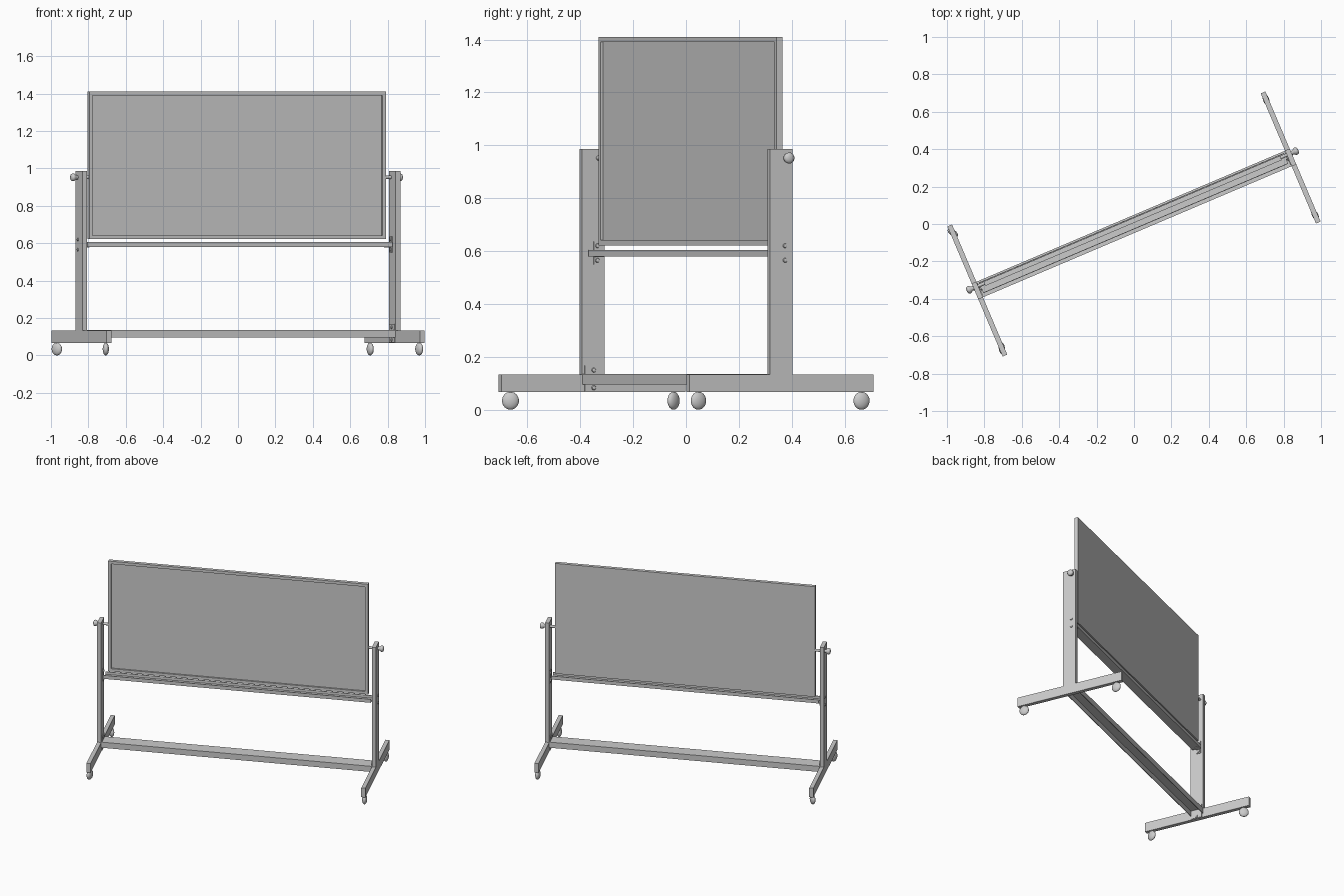
import bpy, bmesh, math
from mathutils import Matrix, Vector

if "Cube" in bpy.data.objects:
    bpy.data.objects.remove(bpy.data.objects["Cube"])

TURN = math.radians(23)          # whole stand is turned about z
POST_U, POST_T = 0.910, 0.027    # post centre and thickness along the board
INNER = POST_U - POST_T / 2
OUTER = POST_U + POST_T / 2


def finish(name, bm, smooth=False):
    bmesh.ops.recalc_face_normals(bm, faces=bm.faces)
    me = bpy.data.meshes.new(name)
    bm.to_mesh(me)
    bm.free()
    ob = bpy.data.objects.new(name, me)
    bpy.context.collection.objects.link(ob)
    ob.rotation_euler.z = TURN
    if smooth:
        bpy.context.view_layer.objects.active = ob
        bpy.ops.object.select_all(action='DESELECT')
        ob.select_set(True)
        bpy.ops.object.shade_smooth_by_angle(angle=math.radians(40))
    return ob


def box(name, u, v, z):
    """Box from (min, max) pairs."""
    bm = bmesh.new()
    lo, hi = [Vector(c) for c in zip(sorted(u), sorted(v), sorted(z))]
    m = Matrix.Translation((lo + hi) / 2) @ Matrix.Diagonal((*(hi - lo), 1))
    bmesh.ops.create_cube(bm, size=1, matrix=m)
    return finish(name, bm)


def extrude_u(name, profile, half):
    """Closed (v, z) profile swept along the board direction."""
    bm = bmesh.new()
    face = bm.faces.new([bm.verts.new((-half, v, z)) for v, z in profile])
    res = bmesh.ops.extrude_face_region(bm, geom=[face], use_keep_orig=True)
    moved = [g for g in res['geom'] if isinstance(g, bmesh.types.BMVert)]
    bmesh.ops.translate(bm, verts=moved, vec=(2 * half, 0, 0))
    return finish(name, bm)


def lathe_u(name, profile, side, v, z, steps=24):
    """(u, radius) profile spun about an axis along the board direction."""
    bm = bmesh.new()
    vs = [bm.verts.new((side * u, v, z + r)) for u, r in profile]
    es = [bm.edges.new(p) for p in zip(vs, vs[1:])]
    bmesh.ops.spin(bm, geom=vs + es, cent=(0, v, z), axis=(1, 0, 0),
                   angle=math.tau, steps=steps)
    bmesh.ops.remove_doubles(bm, verts=bm.verts, dist=1e-5)
    return finish(name, bm, True)


def caster(name, u, v, swivel):
    """Rounded wheel and its stem."""
    bm = bmesh.new()
    m = (Matrix.Translation((u, v, 0.034)) @ Matrix.Rotation(math.radians(swivel), 4, 'Z')
         @ Matrix.Rotation(math.pi / 2, 4, 'Y') @ Matrix.Diagonal((0.034, 0.032, 0.0165, 1)))
    bmesh.ops.create_uvsphere(bm, u_segments=32, v_segments=16, radius=1, matrix=m)
    bmesh.ops.create_cone(bm, cap_ends=True, segments=12, radius1=0.007, radius2=0.007,
                          depth=0.03, matrix=Matrix.Translation((u, v, 0.065)))
    return finish(name, bm, True)


# Writing board: frame with a recessed front panel and flat back
bm = bmesh.new()
bmesh.ops.create_cube(bm, size=1, matrix=Matrix.Translation((0, 0.0185, 1.016))
                      @ Matrix.Diagonal((1.722, 0.025, 0.788, 1)))
bm.normal_update()
front = [f for f in bm.faces if f.normal.y < -0.9]
bmesh.ops.inset_region(bm, faces=front, thickness=0.028)
res = bmesh.ops.extrude_face_region(bm, geom=front)
bmesh.ops.delete(bm, geom=front, context='FACES_ONLY')
bmesh.ops.translate(bm, verts=[g for g in res['geom'] if isinstance(g, bmesh.types.BMVert)],
                    vec=(0, 0.011, 0))
finish("board", bm)

# Pen tray (shallow trough) and lower cross rail (inverted channel)
extrude_u("pen_tray", [(-0.026, 0.605), (-0.026, 0.58), (0.036, 0.58), (0.036, 0.605),
                       (0.032, 0.605), (0.032, 0.586), (-0.022, 0.586), (-0.022, 0.605)], 0.885)
extrude_u("cross_rail", [(-0.045, 0.095), (-0.045, 0.135), (0.045, 0.135), (0.045, 0.095),
                         (0.041, 0.095), (0.041, 0.131), (-0.041, 0.131), (-0.041, 0.095)], INNER)

swivels = {(1, -1): 6, (1, 1): -3, (-1, -1): -18, (-1, 1): 31}
for s, side in ((1, "right"), (-1, "left")):
    span = (s * INNER, s * OUTER)
    # Post and foot
    box(side + "_post", span, (-0.046, 0.046), (0.13, 0.987))
    box(side + "_foot", span, (-0.378, 0.378), (0.067, 0.133))
    # Brackets for the rail and the tray
    box(side + "_rail_bracket", (s * INNER, s * (INNER - 0.004)), (-0.036, 0.036), (0.07, 0.168))
    box(side + "_tray_bracket", (s * INNER, s * (INNER - 0.004)), (0.0, 0.03), (0.55, 0.637))
    box(side + "_tray_bracket_flange", (s * INNER, s * (INNER - 0.035)), (0.0, 0.03), (0.577, 0.581))
    # Screws
    for i, z in enumerate((0.565, 0.62)):
        lathe_u(f"{side}_tray_screw_{i}",
                [(INNER - 0.010, 0), (INNER - 0.008, 0.007), (INNER - 0.004, 0.009),
                 (OUTER, 0.009), (OUTER + 0.004, 0.007), (OUTER + 0.006, 0)], s, 0.015, z, 16)
    for i, z in enumerate((0.083, 0.15)):
        lathe_u(f"{side}_rail_screw_{i}",
                [(INNER - 0.010, 0), (INNER - 0.008, 0.007), (INNER - 0.004, 0.009),
                 (INNER + 0.002, 0.009), (INNER + 0.002, 0)], s, 0.0, z, 16)
    # Pivot shaft and clamping knob
    lathe_u(side + "_pivot_shaft", [(0.855, 0), (0.855, 0.009), (0.93, 0.009), (0.93, 0)],
            s, 0.0205, 0.952)
    lathe_u(side + "_knob",
            [(OUTER, 0), (OUTER, 0.011), (0.934, 0.012), (0.943, 0.020), (0.952, 0.021),
             (0.959, 0.017), (0.962, 0.009), (0.963, 0)], s, 0.0205, 0.952)
    # Casters
    for t, end in ((-1, "front"), (1, "back")):
        caster(f"{side}_{end}_caster", s * POST_U, t * 0.335, swivels[s, t])
